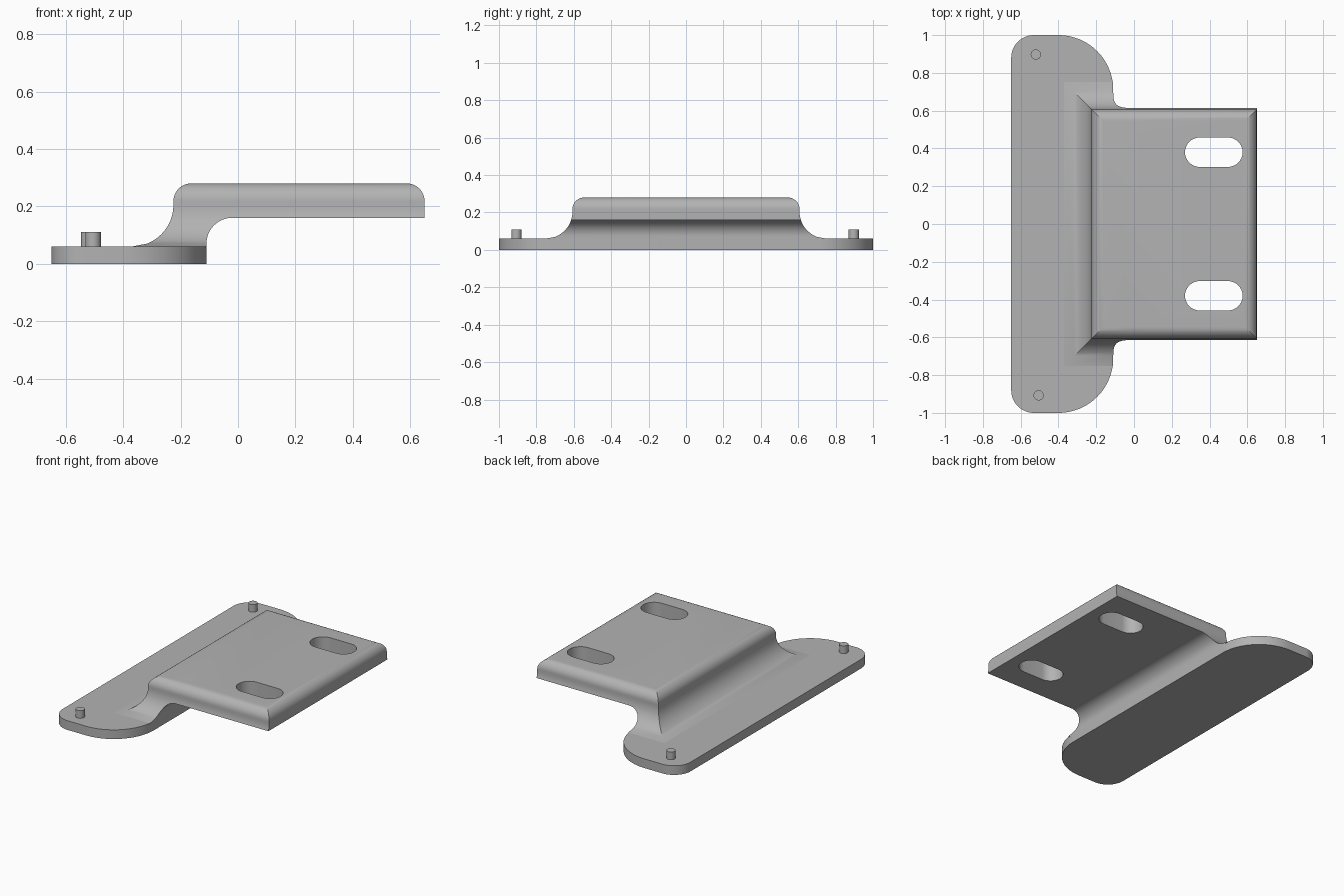
import bpy
import bmesh
from math import sin, cos, pi, radians

if "Cube" in bpy.data.objects:
    bpy.data.objects.remove(bpy.data.objects["Cube"], do_unlink=True)

grey = bpy.data.materials.new("plain grey")
grey.use_nodes = True
grey.diffuse_color = (0.45, 0.45, 0.45, 1)
grey.node_tree.nodes["Principled BSDF"].inputs["Base Color"].default_value = grey.diffuse_color


def arc(cx, cy, r, start, end, n=16):
    angles = [radians(start + (end - start) * i / n) for i in range(n + 1)]
    return [(cx + r * cos(a), cy + r * sin(a)) for a in angles]


def finish(name, bm):
    bmesh.ops.recalc_face_normals(bm, faces=bm.faces)
    mesh = bpy.data.meshes.new(name)
    bm.to_mesh(mesh)
    bm.free()
    mesh.materials.append(grey)
    obj = bpy.data.objects.new(name, mesh)
    bpy.context.collection.objects.link(obj)
    return obj


def prism(name, outline, z0, z1):
    bm = bmesh.new()
    face = bm.faces.new([bm.verts.new((x, y, z0)) for x, y in outline])
    top = bmesh.ops.extrude_face_region(bm, geom=[face])["geom"]
    verts = [v for v in top if isinstance(v, bmesh.types.BMVert)]
    bmesh.ops.translate(bm, verts=verts, vec=(0, 0, z1 - z0))
    return finish(name, bm)


def smooth(obj):
    bpy.ops.object.select_all(action="DESELECT")
    obj.select_set(True)
    bpy.context.view_layer.objects.active = obj
    bpy.ops.object.shade_smooth_by_angle(angle=radians(25))


FLOOR, UNDER, TOP = 0.06, 0.16, 0.28     # flange top, shelf underside, shelf top
LEFT, RIGHT, HALF = -0.225, 0.65, 0.607  # shelf walls
FLARE, ROUND = 0.145, 0.062              # foot fillet and top edge radii
NECK, GAP = -0.11, 0.09                  # back of the riser and its fillet

# Mounting flange with small outer and large inner corners
half = arc(-0.40, 0.71, 0.29, 0, 90, 24) + arc(-0.53, 0.88, 0.12, 90, 180)
flange = prism("mounting_flange", half + [(x, -y) for x, y in reversed(half)], 0, FLOOR)


def flare(z):
    d = max(FLOOR + FLARE - z, 0)
    return FLARE - max(FLARE ** 2 - d ** 2, 0) ** 0.5


# Riser and shelf, lofted upwards as one flared and rounded solid
bm = bmesh.new()


def ring(z, xs, grow, right_grow=0):
    left, h = LEFT - grow, HALF + grow
    row = [left] + xs[:-1] + [xs[-1] + right_grow]
    pts = [(x, -h) for x in row] + [(x, h) for x in reversed(row)]
    return [bm.verts.new((x, y, z)) for x, y in pts]


def bridge(a, b):
    n = len(a)
    for i in range(n):
        bm.faces.new((a[i], a[(i + 1) % n], b[(i + 1) % n], b[i]))


MID = NECK + GAP
lower = [ring(FLOOR - 0.005, [NECK], flare(FLOOR)), ring(FLOOR, [NECK], flare(FLOOR))]
for x, z in arc(MID, UNDER - GAP, GAP, 180, 90)[:-1]:
    lower.append(ring(z, [x], flare(z)))
upper = [ring(UNDER, [MID, RIGHT], flare(UNDER))]
for z in (0.175, 0.19, FLOOR + FLARE):
    upper.append(ring(z, [MID, RIGHT], flare(z)))
for dx, z in arc(-ROUND, TOP - ROUND, ROUND, 0, 90, 12):
    upper.append(ring(z, [MID, RIGHT], dx, dx))

# Pin the shelf end upright while its sides keep the flare
first = upper[0]
lower.append([first[0], first[1], first[4], first[5]])
for stack in (lower, upper):
    for a, b in zip(stack, stack[1:]):
        bridge(a, b)
bm.faces.new(first[1:5])
bm.faces.new(lower[0])
bm.faces.new(upper[-1])
shelf = finish("raised_shelf", bm)

# Two long slots through the shelf
for side in (-1, 1):
    yc = side * 0.38
    outline = arc(0.497, yc, 0.078, -90, 90) + arc(0.348, yc, 0.078, 90, 270)
    cutter = prism("slot_cutter", outline, 0.1, 0.4)
    cutter.hide_render = True
    mod = shelf.modifiers.new("slot", "BOOLEAN")
    mod.operation, mod.solver, mod.object = "DIFFERENCE", "EXACT", cutter
    bpy.context.view_layer.objects.active = shelf
    bpy.ops.object.modifier_apply(modifier=mod.name)
    bpy.data.objects.remove(cutter, do_unlink=True)

# Locating pins on the flange
pins = [prism(name, arc(x, y, 0.027, 0, 360, 24)[:-1], 0.05, 0.11)
        for name, x, y in (("rear_pin", -0.52, 0.897), ("front_pin", -0.505, -0.907))]

for obj in [flange, shelf] + pins:
    smooth(obj)
